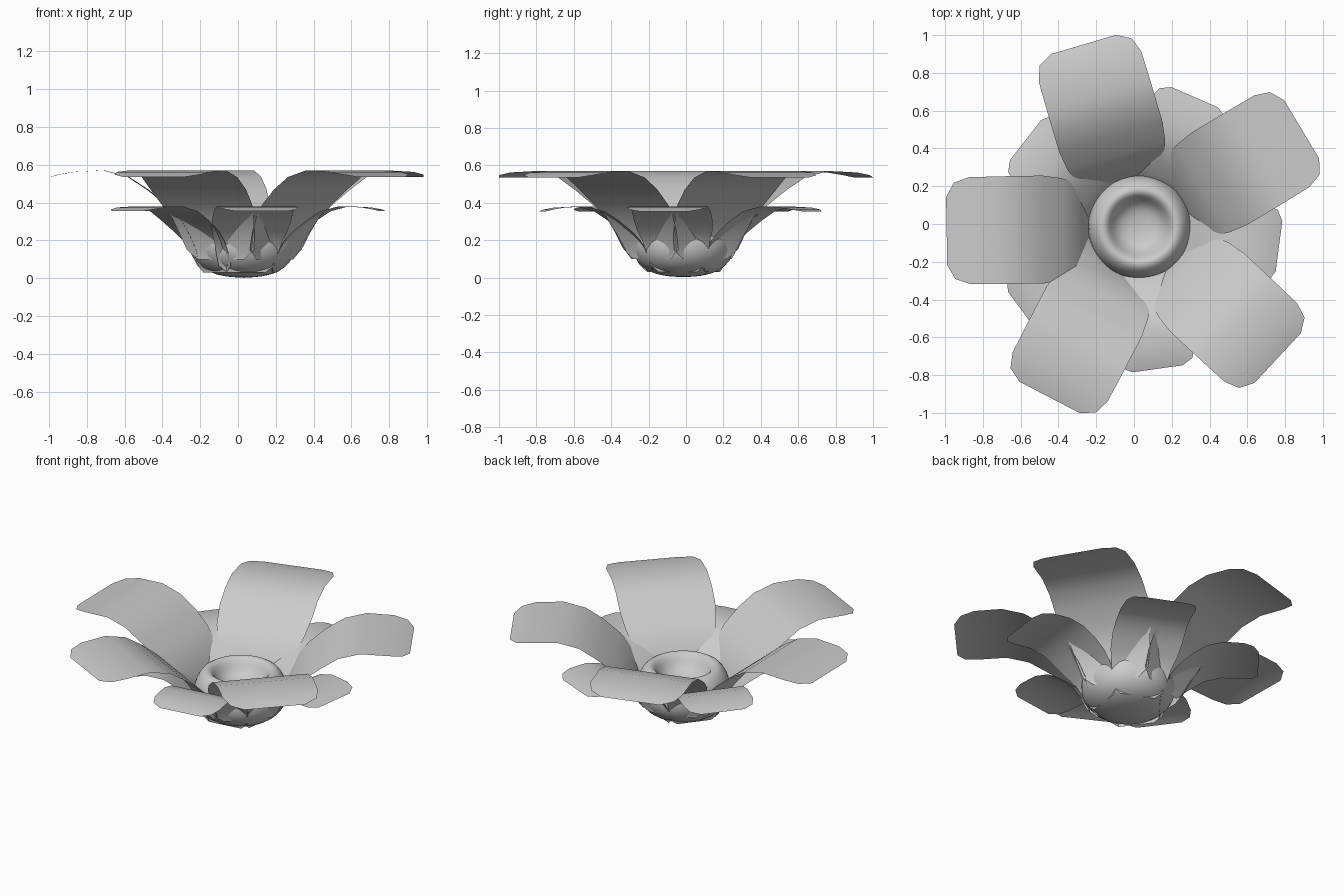
import bpy, bmesh, math
from mathutils import Vector

if "Cube" in bpy.data.objects:
    bpy.data.objects.remove(bpy.data.objects["Cube"])

CX, CY = 0.02, -0.02


def finish(name, bm, loc):
    bmesh.ops.recalc_face_normals(bm, faces=bm.faces)
    for f in bm.faces:
        f.smooth = True
    me = bpy.data.meshes.new(name)
    bm.to_mesh(me)
    bm.free()
    ob = bpy.data.objects.new(name, me)
    ob.location = loc
    bpy.context.collection.objects.link(ob)
    return ob


# petal rows: distance from axis, height above base, half width
ROWS = [(0.235, 0.0, 0.14), (0.245, 0.05, 0.20), (0.285, 0.14, 0.225),
        (0.335, 0.225, 0.245), (0.40, 0.29, 0.27), (0.50, 0.37, 0.285),
        (0.60, 0.435, 0.285), (0.73, 0.47, 0.285), (0.89, 0.462, 0.283),
        (0.97, 0.448, 0.255), (1.012, 0.435, 0.18)]
COLS = (-1, -0.5, 0, 0.5, 1)


def petal(name, angle, scale, base_z):
    bm = bmesh.new()
    grid = [[bm.verts.new(Vector((r, w * c, h)) * scale) for c in COLS]
            for r, h, w in ROWS]
    for a, b in zip(grid, grid[1:]):
        for i in range(len(COLS) - 1):
            bm.faces.new((a[i], b[i], b[i + 1], a[i + 1]))
    ob = finish(name, bm, (CX, CY, base_z))
    ob.rotation_euler.z = math.radians(angle)


# large upper petals and smaller lower petals turned between them
for i, ang in enumerate((31, 106.5, 181, 242.5, 317)):
    petal(f"upper_petal_{i + 1}", ang, 1.0, 0.10)
    petal(f"lower_petal_{i + 1}", ang + 35.5, 0.745, 0.03)

# dished round flower centre
PROFILE = [(0, 0.001), (0.10, 0.008), (0.19, 0.03), (0.252, 0.085),
           (0.278, 0.15), (0.273, 0.22), (0.247, 0.285), (0.20, 0.328),
           (0.165, 0.305), (0.14, 0.255), (0.10, 0.215), (0, 0.20)]
bm = bmesh.new()
vs = [bm.verts.new((r, 0, z)) for r, z in PROFILE]
es = [bm.edges.new(p) for p in zip(vs, vs[1:])]
bmesh.ops.spin(bm, geom=vs + es, cent=(0, 0, 0), axis=(0, 0, 1),
               angle=math.tau, steps=32, use_duplicate=False)
bmesh.ops.remove_doubles(bm, verts=bm.verts, dist=0.0005)
center = finish("flower_centre", bm, (0.03, -0.015, 0))
center.modifiers.new("smooth", "SUBSURF").levels = 1
